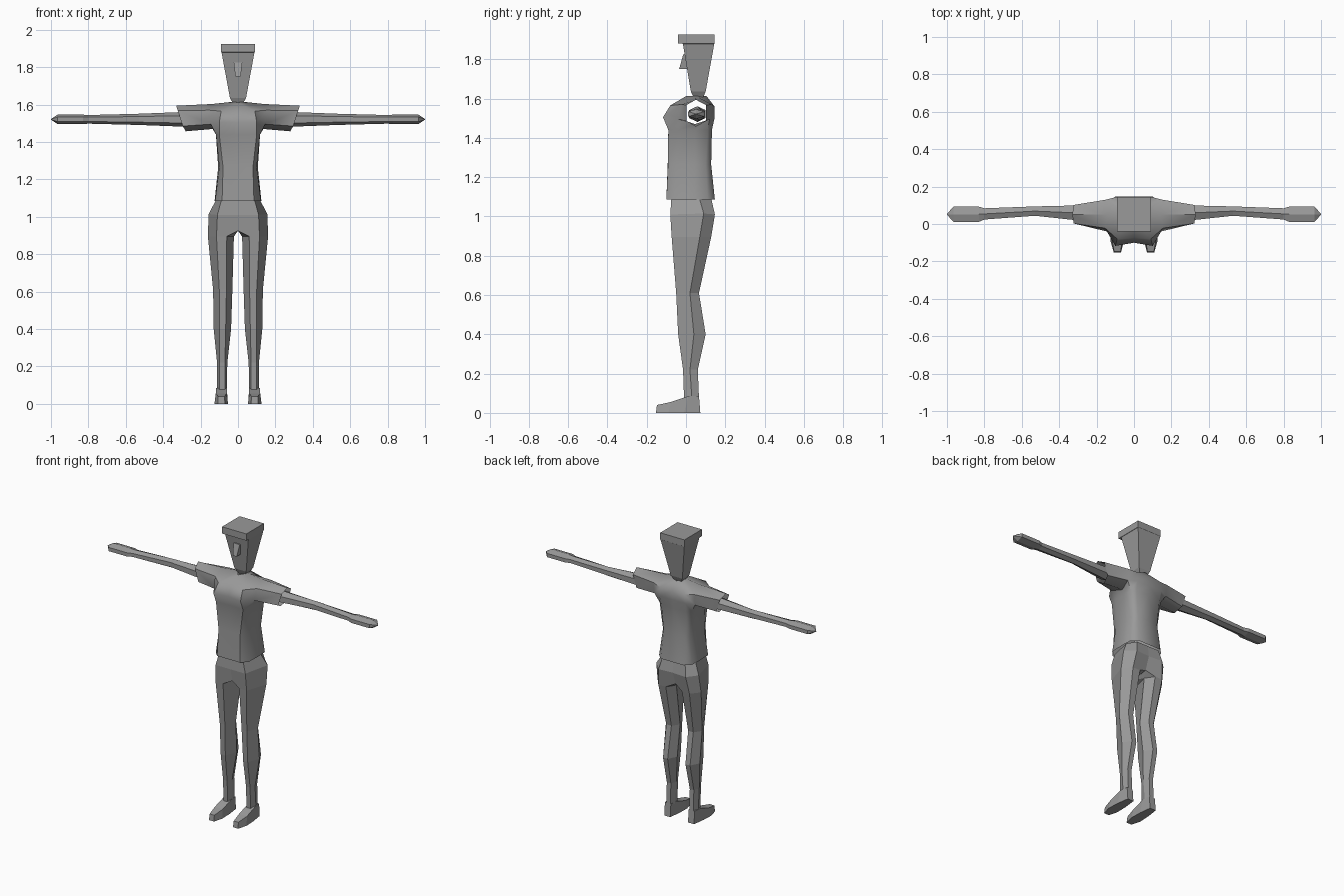
import bpy, bmesh, math

grey = bpy.data.materials.new("plain_grey")
grey.diffuse_color = (0.32, 0.32, 0.32, 1)


def make(name, verts, faces, mirror=True, smooth=False):
    """Mesh from points and faces, mirrored across x = 0 when asked."""
    mesh = bpy.data.meshes.new(name)
    mesh.from_pydata(verts, [], faces)
    bm = bmesh.new()
    bm.from_mesh(mesh)
    bmesh.ops.recalc_face_normals(bm, faces=bm.faces)
    bm.to_mesh(mesh)
    bm.free()
    mesh.materials.append(grey)
    ob = bpy.data.objects.new(name, mesh)
    bpy.context.collection.objects.link(ob)
    if mirror:
        mod = ob.modifiers.new("mirror", 'MIRROR')
        mod.use_axis = (True, False, False)
        mod.merge_threshold = 0.0005
    if smooth:
        bpy.context.view_layer.objects.active = ob
        ob.select_set(True)
        bpy.ops.object.shade_smooth_by_angle(angle=math.radians(50))
        ob.select_set(False)
    return ob


def strip(start_a, start_b, n, closed):
    """Quads joining two rows of n points."""
    return [(start_a + i, start_a + (i + 1) % n, start_b + (i + 1) % n, start_b + i)
            for i in range(n if closed else n - 1)]


def loft(rings, caps=True):
    """Closed tube through rings of equal length."""
    n = len(rings[0])
    verts = [p for r in rings for p in r]
    faces = []
    for k in range(len(rings) - 1):
        faces += strip(k * n, (k + 1) * n, n, True)
    if caps:
        faces += [tuple(range(n)), tuple(range(len(verts) - n, len(verts)))]
    return verts, faces


def rect(w, y0, y1, z):
    return [(-w, y0, z), (w, y0, z), (w, y1, z), (-w, y1, z)]


# Head: tapered block with an overhanging brow
make("head", *loft([rect(.09, -.04, .145, 1.925), rect(.09, -.04, .145, 1.88),
                    rect(.088, -.016, .144, 1.879), rect(.043, .025, .10, 1.635),
                    rect(.024, .04, .085, 1.602)]), mirror=False)

# Nose: small wedge, widest at the top, deepest at the bottom
make("nose", *loft([rect(.023, -.014, .01, 1.825), rect(.014, -.035, .02, 1.75)]), mirror=False)

# Shirt torso: half rows running from centre front round to centre back
torso = [
    [(0, -.10, 1.085), (.085, -.10, 1.085), (.122, -.06, 1.085), (.125, .045, 1.085),
     (.122, .11, 1.085), (.085, .147, 1.085), (0, .147, 1.085)],
    [(0, -.093, 1.265), (.08, -.092, 1.265), (.10, -.05, 1.265), (.106, .045, 1.265),
     (.10, .10, 1.265), (.075, .128, 1.265), (0, .128, 1.265)],
    [(0, -.085, 1.44), (.10, -.09, 1.44), (.118, -.035, 1.44), (.118, .045, 1.44),
     (.118, .11, 1.44), (.09, .132, 1.44), (0, .132, 1.44)],
    [(0, -.10, 1.505), (.10, -.117, 1.505), (.145, -.04, 1.495), (.13, .045, 1.47),
     (.15, .12, 1.495), (.095, .145, 1.50), (0, .143, 1.50)],
]
sv = [p for row in torso for p in row]
sf = []
for k in range(3):
    sf += strip(k * 7, k * 7 + 7, 7, False)
# Shoulder row, then collar
sv += [(0, -.075, 1.565), (.09, -.08, 1.565), (.155, -.022, 1.57), (.14, .05, 1.603),
       (.15, .13, 1.57), (.09, .145, 1.56), (0, .143, 1.56)]                  # 28..34
sv += [(0, .0, 1.612), (.035, .05, 1.614), (0, .105, 1.612)]                  # 35..37
sf += [(21, 22, 29, 28), (22, 23, 30, 29), (25, 26, 33, 32), (26, 27, 34, 33),
       (28, 29, 35), (29, 36, 35), (29, 30, 36), (30, 31, 36),
       (31, 32, 36), (32, 33, 36), (33, 37, 36), (33, 34, 37)]
# Open sleeve from the armhole
hole = [24, 23, 30, 31, 32, 25]
sv += [(.28, .05, 1.457), (.295, .002, 1.485), (.322, .003, 1.567),
       (.33, .05, 1.594), (.322, .102, 1.567), (.295, .102, 1.485)]           # 38..43
for i in range(6):
    j = (i + 1) % 6
    sf.append((hole[i], hole[j], 38 + j, 38 + i))
make("shirt", sv, sf, smooth=True)


# Arms and hands: flattened hexagon sections ending in a point
def arm_ring(x, y, hy, hz):
    z = 1.521
    return [(x, y, z + hz), (x, y + hy, z + hz * .5), (x, y + hy, z - hz * .5),
            (x, y, z - hz), (x, y - hy, z - hz * .5), (x, y - hy, z + hz * .5)]


make("arm", *loft([arm_ring(.27, .058, .042, .04), arm_ring(.53, .069, .025, .03),
                   arm_ring(.80, .054, .030, .023), arm_ring(.83, .052, .041, .025),
                   arm_ring(.965, .052, .041, .025), arm_ring(1.0, .052, .002, .002)]))

# Trousers: hip rows (centre front to centre back), crotch, then hexagonal leg rings
pv = [(0, -.075, 1.085), (.09, -.075, 1.085), (.12, .07, 1.085), (.085, .13, 1.085), (0, .13, 1.085),
      (0, -.08, 1.01), (.11, -.08, 1.01), (.157, .09, 1.015), (.10, .147, 1.01), (0, .14, 1.01),
      (0, -.06, .925), (0, .11, .925)]


def leg_ring(z, front, back, mid, outer, inner, fo, fi):
    """Front pair, outer side, back pair, inner side."""
    return [(fi, front, z), (fo, front, z), (outer, mid, z),
            (fo, back, z), (fi, back, z), (inner, mid, z)]


legs = [leg_ring(.895, -.073, .128, .07, .161, .022, .115, .06),
        leg_ring(.61, -.05, .066, .02, .133, .03, .10, .062),
        leg_ring(.40, -.04, .10, .04, .130, .037, .10, .066),
        leg_ring(.22, -.015, .06, .02, .112, .057, .10, .07),
        leg_ring(.075, -.01, .066, .03, .112, .06, .10, .07)]
pv += [p for r in legs for p in r]
t = 12
pf = strip(0, 5, 5, False)
pf += [(5, 6, t + 1, t, 10), (6, 7, t + 2, t + 1), (7, 8, t + 3, t + 2),
       (8, 9, 11, t + 4, t + 3), (10, t, t + 5), (10, t + 5, 11), (11, t + 5, t + 4)]
for k in range(4):
    pf += strip(t + 6 * k, t + 6 * k + 6, 6, True)
make("trousers", pv, pf)

# Shoes: flat sole outline with an upper that rises towards the ankle
sole = [(.11, .073), (.122, -.01), (.126, -.09), (.108, -.153),
        (.07, -.153), (.054, -.09), (.056, -.01), (.066, .073)]
top = [(.11, .066, .085), (.117, .012, .085), (.119, -.075, .056), (.106, -.148, .04),
       (.072, -.148, .04), (.06, -.075, .056), (.06, .012, .085), (.066, .066, .085)]
hv = [(x, y, 0) for x, y in sole] + top
hf = strip(0, 8, 8, True) + [tuple(range(8)), (8, 9, 14, 15), (9, 10, 13, 14), (10, 11, 12, 13)]
make("shoe", hv, hf)
